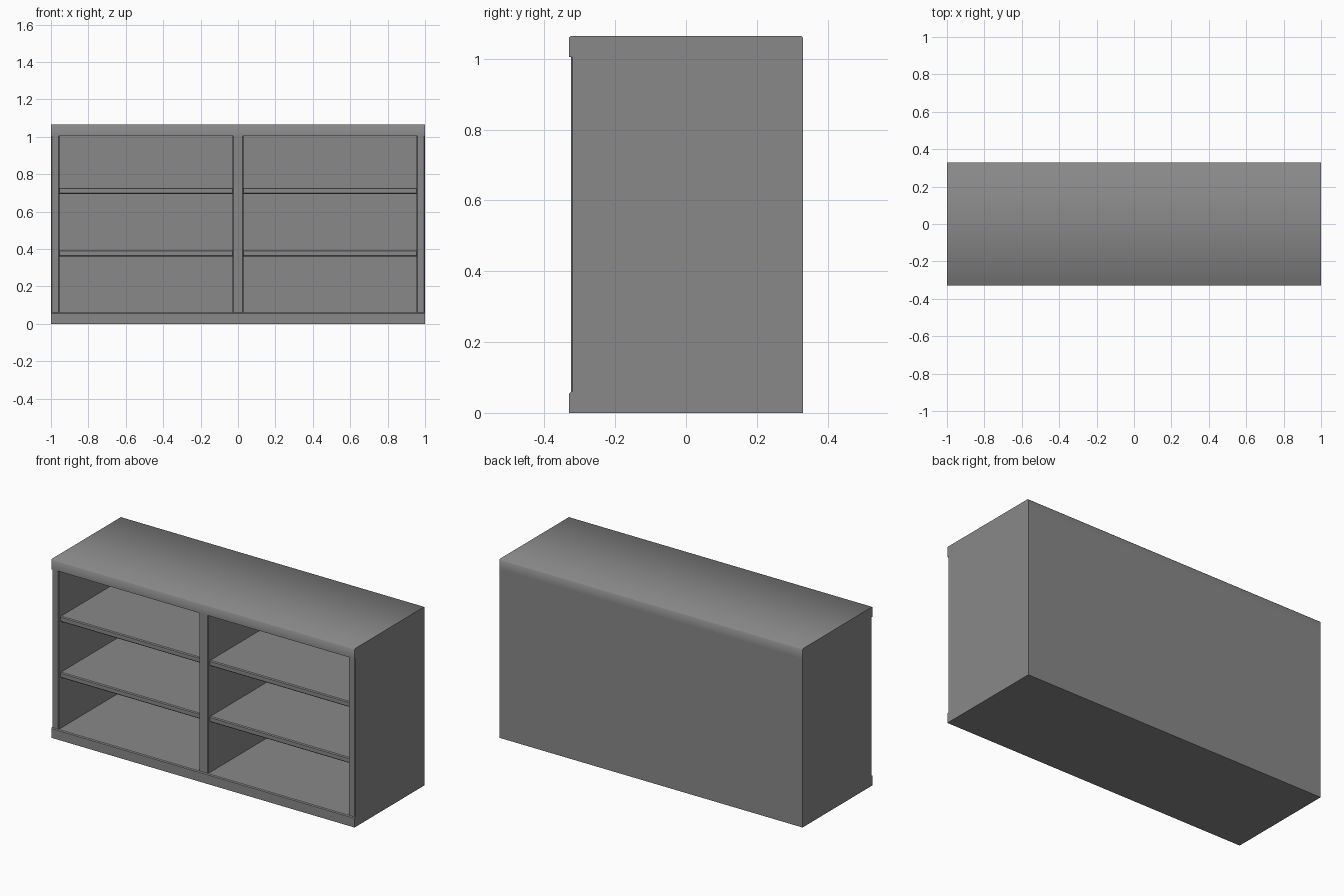
import bpy, bmesh, math

old = bpy.data.objects.get("Cube")
if old:
    bpy.data.objects.remove(old, do_unlink=True)

# One grey paint for the whole unit
grey = bpy.data.materials.new("matte_grey")
grey.use_nodes = True
colour = (0.25, 0.25, 0.25, 1)
grey.diffuse_color = colour
grey.node_tree.nodes["Principled BSDF"].inputs["Base Color"].default_value = colour


def board(name, x, y, z, eased=None, width=0.005):
    """Box spanning the x, y and z ranges; eased(midpoint, direction) picks edges to chamfer."""
    bm = bmesh.new()
    bmesh.ops.create_cube(bm, size=1)
    for v in bm.verts:
        v.co = [r[0] if c < 0 else r[1] for c, r in zip(v.co, (x, y, z))]
    if eased:
        edges = [e for e in bm.edges
                 if eased((e.verts[0].co + e.verts[1].co) / 2,
                          e.verts[1].co - e.verts[0].co)]
        bmesh.ops.bevel(bm, geom=edges, offset=width, segments=1, affect='EDGES')
    mesh = bpy.data.meshes.new(name)
    bm.to_mesh(mesh)
    bm.free()
    mesh.materials.append(grey)
    obj = bpy.data.objects.new(name, mesh)
    bpy.context.collection.objects.link(obj)
    return obj


def along_x(d):
    return abs(d.x) > 0.01


def front_upright(m, d):
    return abs(d.z) > 0.01 and m.y < -0.1


def front_long(m, d):
    return along_x(d) and m.y < -0.1


HALF, DEPTH, HEIGHT = 1.0, 0.33, 1.065
SLAB, SIDE, POST, BACK = 0.06, 0.045, 0.03, 0.02
FACE = -0.325           # front of the uprights
INNER = DEPTH - BACK    # front of the back panel
LOW, HIGH = SLAB, HEIGHT - SLAB

# Top and base slabs, slightly proud of the uprights
top = board("top_slab", (-HALF, HALF), (-DEPTH, DEPTH), (HIGH, HEIGHT),
            lambda m, d: along_x(d) and m.z > HEIGHT - 0.01)
board("base_slab", (-HALF, HALF), (-DEPTH, DEPTH), (0, LOW),
      lambda m, d: front_long(m, d) and m.z > 0.03)

# Back panel and uprights
board("back_panel", (SIDE - HALF, HALF - SIDE), (INNER, DEPTH), (LOW, HIGH))
board("centre_divider", (-POST, POST), (FACE, INNER), (LOW, HIGH), front_upright)
for side, s in (("left", 1), ("right", -1)):
    board(side + "_side_panel", sorted((s * (HALF - SIDE), s * HALF)),
          (FACE, DEPTH), (LOW, HIGH), front_upright)
    # Two shelves in each bay
    for level, z in (("lower", 0.36), ("upper", 0.694)):
        board(f"{side}_{level}_shelf", sorted((s * POST, s * (HALF - SIDE))),
              (-0.307, INNER), (z, z + 0.033), front_long)

# Soft shading across the eased edges of the top
bpy.ops.object.select_all(action='DESELECT')
top.select_set(True)
bpy.context.view_layer.objects.active = top
bpy.ops.object.shade_smooth_by_angle(angle=math.radians(50))
